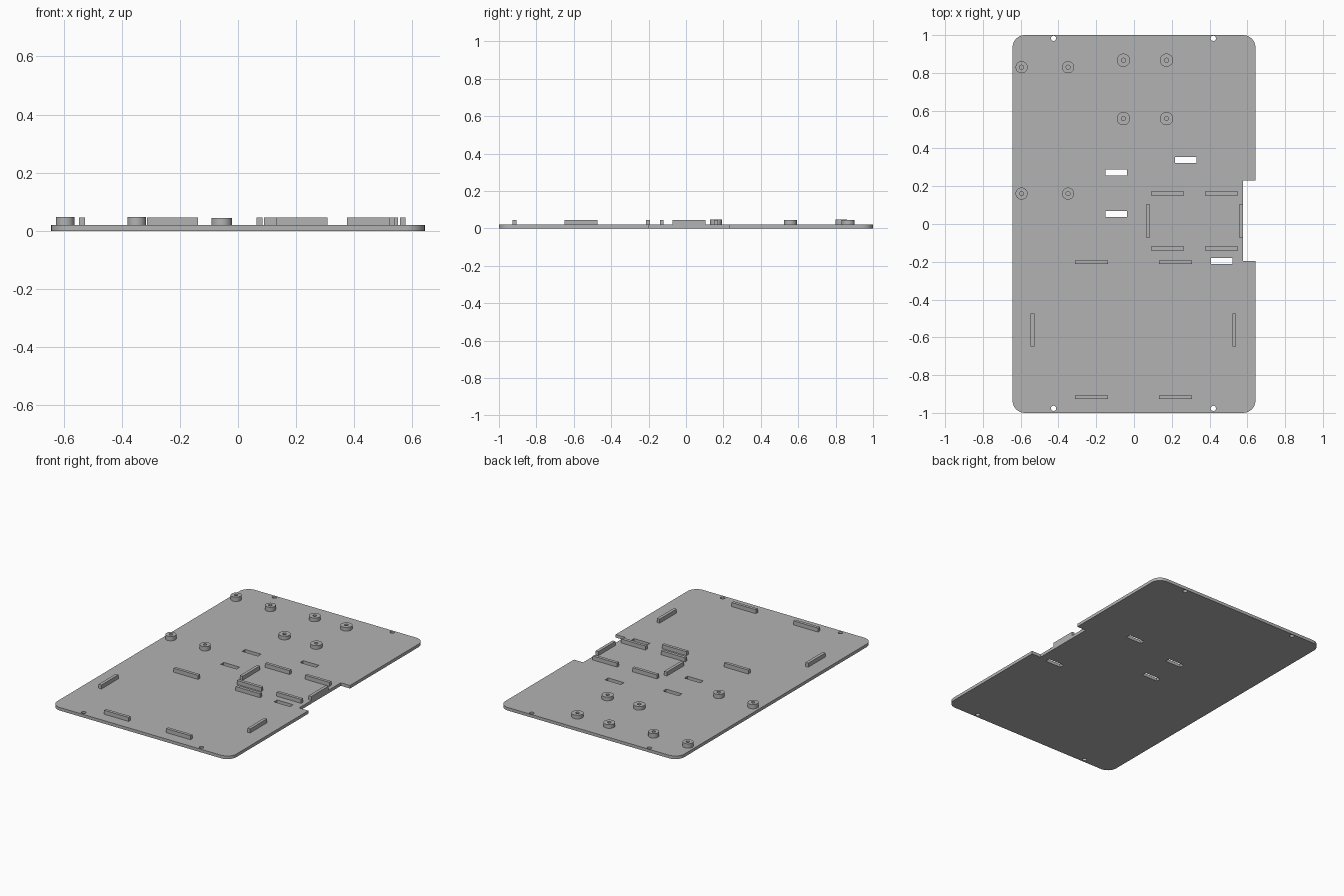
import bpy, bmesh
from math import cos, sin, pi, radians

cube = bpy.data.objects.get("Cube")
if cube:
    bpy.data.objects.remove(cube, do_unlink=True)

grey = bpy.data.materials.new("mid grey")
grey.use_nodes = True
colour = (0.45, 0.45, 0.45, 1)
grey.diffuse_color = colour
grey.node_tree.nodes["Principled BSDF"].inputs["Base Color"].default_value = colour


def arc(cx, cy, r, start=0, sweep=2 * pi, n=32):
    return [(cx + r * cos(start + sweep * i / n), cy + r * sin(start + sweep * i / n))
            for i in range(n + (sweep < 6))]


def rect(x0, x1, y0, y1):
    return [(x0, y0), (x1, y0), (x1, y1), (x0, y1)]


def extrude(name, outlines, z0, z1):
    """Fill closed outlines (inner ones become holes) and extrude from z0 to z1."""
    curve = bpy.data.curves.new(name + " outline", 'CURVE')
    curve.dimensions = '2D'
    curve.fill_mode = 'BOTH'
    curve.extrude = (z1 - z0) / 2
    for pts in outlines:
        spline = curve.splines.new('POLY')
        spline.points.add(len(pts) - 1)
        for p, (x, y) in zip(spline.points, pts):
            p.co = (x, y, 0, 1)
        spline.use_cyclic_u = True
    temp = bpy.data.objects.new(name + " outline", curve)
    bpy.context.collection.objects.link(temp)
    deps = bpy.context.evaluated_depsgraph_get()
    mesh = bpy.data.meshes.new_from_object(temp.evaluated_get(deps))
    bpy.data.objects.remove(temp, do_unlink=True)
    bpy.data.curves.remove(curve)

    bm = bmesh.new()
    bm.from_mesh(mesh)
    bmesh.ops.remove_doubles(bm, verts=bm.verts, dist=1e-5)
    bmesh.ops.translate(bm, verts=bm.verts, vec=(0, 0, (z0 + z1) / 2))
    bmesh.ops.recalc_face_normals(bm, faces=bm.faces)
    bm.to_mesh(mesh)
    bm.free()
    mesh.materials.clear()
    mesh.materials.append(grey)
    obj = bpy.data.objects.new(name, mesh)
    bpy.context.collection.objects.link(obj)
    bpy.ops.object.select_all(action='DESELECT')
    obj.select_set(True)
    bpy.context.view_layer.objects.active = obj
    bpy.ops.object.shade_smooth_by_angle(angle=radians(30))
    return obj


TOP = 0.02
W, R = 0.643, 0.065

# Base plate: rounded corners, notch in the left edge, slots and screw holes
outline = arc(W - R, -1 + R, R, -pi / 2, pi / 2, 8)
outline += [(W, -0.197), (0.577, -0.197), (0.577, 0.231), (W, 0.231)]
outline += arc(W - R, 1 - R, R, 0, pi / 2, 8)
outline += arc(-W + R, 1 - R, R, pi / 2, pi / 2, 8)
outline += arc(-W + R, -1 + R, R, pi, pi / 2, 8)
slots = [rect(x - 0.057, x + 0.057, y - 0.016, y + 0.016)
         for x, y in [(-0.093, 0.272), (-0.093, 0.052), (0.275, 0.34), (0.465, -0.196)]]
screws = [arc(x, y, 0.014, n=24) for x in (-0.426, 0.42) for y in (-0.976, 0.983)]
extrude("base_plate", [outline] + slots + screws, 0, TOP)

# Hollow standoffs for two boards
for label, xs, ys, r, height in [
        ("tall_standoff", (-0.595, -0.349), (0.161, 0.83), 0.032, 0.048),
        ("wide_standoff", (-0.056, 0.172), (0.558, 0.867), 0.035, 0.044)]:
    for x in xs:
        for y in ys:
            extrude(label, [arc(x, y, r), arc(x, y, 0.011, n=24)], TOP, height)

# Locating ribs that frame the two bays
LONG, THIN, RIB_TOP = 0.0875, 0.01, 0.046
for x in (0.177, 0.463):
    for y in (0.161, -0.129):
        extrude("small_bay_rib", [rect(x - LONG, x + LONG, y - THIN, y + THIN)], TOP, RIB_TOP)
for x in (-0.225, 0.22):
    for y in (-0.203, -0.917):
        extrude("large_bay_rib", [rect(x - LONG, x + LONG, y - THIN, y + THIN)], TOP, RIB_TOP)
for label, xs, y in [("small_bay_side_rib", (0.074, 0.567), 0.016),
                     ("large_bay_side_rib", (-0.537, 0.531), -0.561)]:
    for x in xs:
        extrude(label, [rect(x - THIN, x + THIN, y - LONG, y + LONG)], TOP, RIB_TOP)
